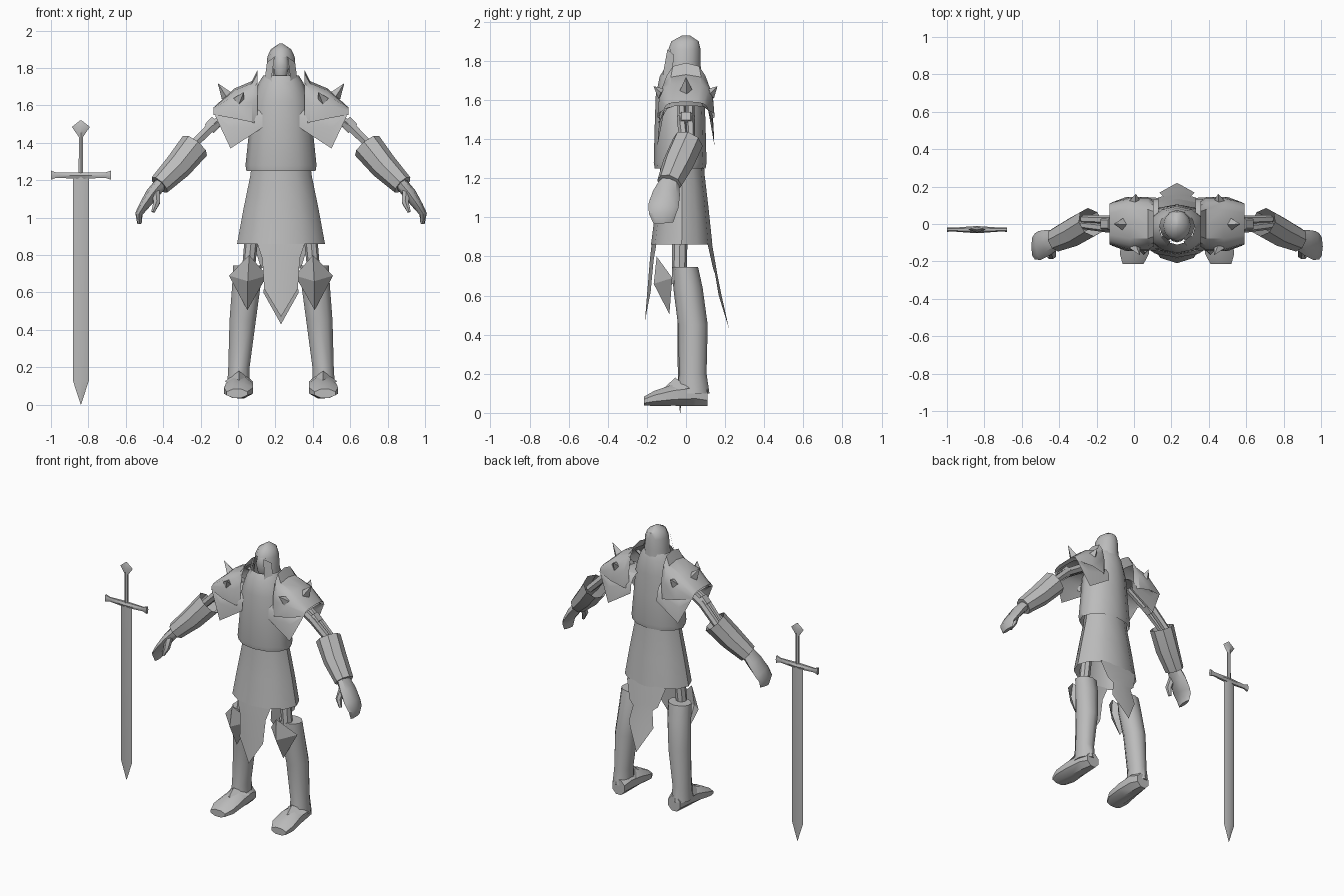
import bpy, bmesh, math
from mathutils import Vector

CX = 0.23  # the figure stands beside the sword
grey = bpy.data.materials.new("steel grey")
grey.diffuse_color = (0.5, 0.5, 0.5, 1)


def make(name, verts, faces, angle=40):
    me = bpy.data.meshes.new(name)
    bm = bmesh.new()
    vs = [bm.verts.new(v) for v in verts]
    for f in faces:
        bm.faces.new([vs[i] for i in f])
    bmesh.ops.remove_doubles(bm, verts=bm.verts, dist=0.0005)
    bmesh.ops.recalc_face_normals(bm, faces=bm.faces)
    bm.to_mesh(me)
    bm.free()
    me.materials.append(grey)
    ob = bpy.data.objects.new(name, me)
    bpy.context.collection.objects.link(ob)
    bpy.ops.object.select_all(action='DESELECT')
    bpy.context.view_layer.objects.active = ob
    ob.select_set(True)
    bpy.ops.object.shade_smooth_by_angle(angle=math.radians(angle))
    return ob


def place(p, s=1):
    return Vector((CX + s * p[0], p[1], p[2]))


def loft(name, rings, closed=True, caps=(True, True), skip=(), angle=40):
    """Join equal rings of points; skip holds (ring, side) cells left open."""
    n = len(rings[0])
    verts = [p for r in rings for p in r]
    faces = []
    for i in range(len(rings) - 1):
        for j in range(n if closed else n - 1):
            k = (j + 1) % n
            if (i, j) not in skip:
                faces.append((i * n + j, i * n + k, (i + 1) * n + k, (i + 1) * n + j))
    if closed and caps[0]:
        faces.append(tuple(range(n)))
    if closed and caps[1]:
        faces.append(tuple(range(len(verts) - n, len(verts))))
    return make(name, verts, faces, angle)


def tube(name, secs, n=8, s=1, side=(0, 1, 0), along=None, phase=0, **kw):
    """secs: (x, y, z, radius along side, radius across)."""
    pts = [Vector(q[:3]) for q in secs]
    rings = []
    for i, q in enumerate(secs):
        t = Vector(along) if along else pts[min(i + 1, len(pts) - 1)] - pts[max(i - 1, 0)]
        t.normalize()
        a = Vector(side)
        a = (a - t * a.dot(t)).normalized()
        b = a.cross(t)
        rings.append([place(pts[i] + a * q[3] * math.cos(w) + b * q[4] * math.sin(w), s)
                      for w in (2 * math.pi * (j + phase) / n for j in range(n))])
    return loft(name, rings, **kw)


UP = (0, 0, 1)

# Torso and skirt
tube("tunic", [(0, -.03, 1.25, .13, .185), (0, -.03, 1.28, .135, .19),
               (0, -.03, 1.47, .13, .17), (0, -.03, 1.62, .125, .155),
               (0, -.025, 1.72, .11, .12), (0, -.02, 1.76, .09, .095)],
     12, along=UP, caps=(False, False))
tube("skirt", [(0, -.022, .86, .157, .235), (0, -.02, 1.05, .135, .2),
               (0, -.02, 1.22, .115, .165), (0, -.02, 1.3, .11, .155)],
     12, along=UP, caps=(False, False))

# Ragged cloth tails: half width, height, y at middle
for name, rows, fold in (
        ("front_tail", [(.13, .87, -.175), (.1, .78, -.185), (.09, .62, -.198), (0, .47, -.21)], .025),
        ("back_tail", [(.15, .87, .132), (.11, .74, .155), (.075, .71, .16),
                       (.095, .6, .182), (0, .43, .22)], -.02)):
    loft(name, [[place((-w, y + fold * w / .13, z)), place((0, y, z)),
                 place((w, y + fold * w / .13, z))] for w, z, y in rows], closed=False)

# Hood, open at the front, with a mask inside
tube("hood", [(0, -.01, 1.68, .09, .095), (0, -.01, 1.78, .085, .08),
              (0, -.008, 1.86, .082, .073), (0, -.005, 1.9, .07, .055),
              (0, 0, 1.93, .02, .01)],
     12, along=UP, caps=(False, True), skip=[(i, j) for i in (0, 1) for j in (5, 6)])
tube("mask", [(0, -.06, 1.72, .012, .015), (0, -.06, 1.75, .025, .032),
              (0, -.06, 1.81, .038, .044), (0, -.055, 1.86, .034, .036),
              (0, -.05, 1.885, .015, .015)], 10, along=UP, angle=60)

# Sword
tube("blade", [(-1.07, -.03, 0, .001, .001), (-1.07, -.03, .13, .012, .043),
               (-1.07, -.03, 1.22, .014, .043)], 4, along=UP)
tube("guard", [(-1.23, -.03, 1.227, .012, .028), (-1.2, -.03, 1.227, .01, .016),
               (-1.09, -.03, 1.225, .018, .02), (-1.05, -.03, 1.225, .018, .02),
               (-.94, -.03, 1.227, .01, .016), (-.91, -.03, 1.227, .012, .028)], 6)
tube("grip", [(-1.07, -.03, 1.22, .012, .014), (-1.07, -.03, 1.46, .012, .012)], 6, along=UP)
tube("pommel", [(-1.07, -.03, 1.43, .01, .01), (-1.07, -.03, 1.485, .016, .048),
                (-1.07, -.03, 1.52, .002, .004)], 4, along=UP)


def arch(u, zt, zb, w, s):
    """Half-round section of a shoulder plate."""
    pts = []
    for j in range(9):
        c, q = math.cos(math.pi * j / 8), math.sin(math.pi * j / 8)
        pts.append(place((u, math.copysign(abs(c) ** .65, -c) * w, zb + (zt - zb) * max(q, 0) ** .75), s))
    return pts


for s, tag in ((1, "left"), (-1, "right")):
    # Shoulder plates and spikes
    for name, secs in (
            ("shoulder_plate", [(.125, 1.79, 1.5, .125), (.155, 1.73, 1.51, .145),
                                (.25, 1.69, 1.53, .145), (.36, 1.59, 1.55, .11)]),
            ("under_plate", [(.1, 1.6, 1.48, .14), (.27, 1.6, 1.37, .145), (.35, 1.57, 1.54, .115)])):
        loft(f"{name}_{tag}", [arch(*q, s) for q in secs], closed=False, angle=30)
    for i, (base, tip) in enumerate((((.29, 0, 1.65), (.337, 0, 1.717)),
                                     ((.225, -.12, 1.63), (.2, -.165, 1.67)),
                                     ((.225, .12, 1.63), (.22, .16, 1.67)))):
        tube(f"spike_{tag}_{i}", [(*base, .032, .032), (*tip, .001, .001)], 4, s,
             side=(0, 1, .2) if i == 0 else (1, 0, 0), angle=20)

    # Hood lappet
    make(f"lappet_{tag}", [place(p, s) for p in
         ((.035, -.095, 1.86), (.075, -.06, 1.83), (.09, -.075, 1.72), (.06, -.13, 1.65), (.05, -.115, 1.75))],
         [(0, 1, 4), (1, 2, 3, 4)])

    # Arm: paired rods, elbow cuff, bracer
    for k in (-1, 1):
        tube(f"upper_arm_{tag}_{k}", [(.2, .022 * k, 1.6, .02, .03), (.37, .022 * k, 1.49, .024, .028),
                                      (.5, .01 + .016 * k, 1.36, .022, .026)], 6, s)
    tube(f"arm_cuff_{tag}", [(.345, 0, 1.515, .045, .04), (.385, 0, 1.475, .045, .038)], 6, s)
    tube(f"bracer_{tag}", [(.46, .01, 1.385, .08, .083), (.55, -.04, 1.275, .08, .074),
                           (.65, -.085, 1.175, .065, .058)], 8, s, caps=(False, True))
    # Hand and thumb
    tube(f"hand_{tag}", [(.64, -.085, 1.185, .05, .035), (.69, -.1, 1.125, .07, .035),
                         (.735, -.115, 1.06, .078, .026), (.76, -.12, 1.02, .07, .02),
                         (.757, -.115, .97, .05, .012)], 8, s)
    tube(f"thumb_{tag}", [(.67, -.13, 1.14, .025, .025), (.665, -.165, 1.08, .024, .02),
                          (.685, -.175, 1.03, .012, .01)], 6, s)

    # Leg
    tube(f"thigh_{tag}", [(.18, -.035, .66, .037, .034), (.15, -.03, .98, .04, .037)], 8, s, along=UP)
    tube(f"greave_{tag}", [(.228, .035, .1, .085, .063), (.225, .035, .2, .07, .06),
                           (.205, .035, .45, .076, .074), (.185, .01, .64, .075, .08),
                           (.18, -.003, .745, .065, .08)], 10, s, along=UP)
    # Kneecap: four-sided pointed plate
    make(f"kneecap_{tag}", [place(p, s) for p in
         ((.17, -.15, .8), (.075, -.07, .69), (.18, -.085, .505), (.278, -.07, .69), (.178, -.165, .66))],
         [(0, 1, 4), (1, 2, 4), (2, 3, 4), (3, 0, 4)], 20)
    # Boot and ankle plate
    tube(f"boot_{tag}", [(.215, .11, .085, .05, .055), (.217, .05, .1, .068, .07),
                         (.222, -.06, .092, .078, .06), (.228, -.16, .075, .084, .042),
                         (.235, -.215, .06, .06, .025)], 8, s, side=(1, 0, 0), along=(0, -1, 0), phase=.5)
    make(f"ankle_plate_{tag}", [place(p, s) for p in
         ((.225, -.055, .18), (.15, .02, .125), (.165, -.075, .115), (.225, -.11, .13),
          (.285, -.075, .115), (.3, .02, .125))], [(0, 1, 2, 3), (0, 3, 4, 5)])
